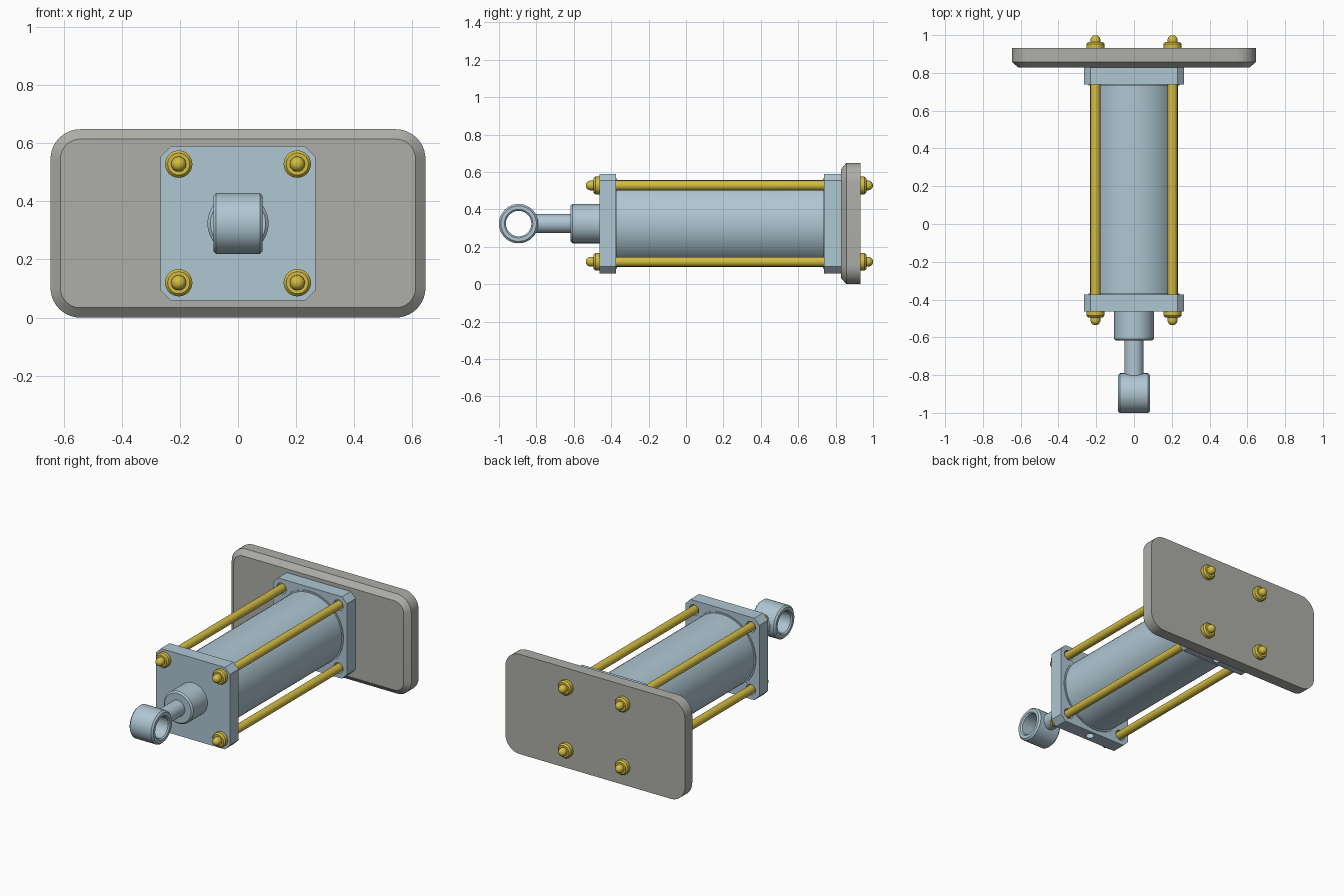
import bpy, bmesh
from math import cos, sin, pi, radians
from mathutils import Matrix, Vector

if "Cube" in bpy.data.objects:
    bpy.data.objects.remove(bpy.data.objects["Cube"], do_unlink=True)

AXIS_Z = 0.324      # height of the cylinder axis
ROD = 0.204         # tie rod offset from the axis


def material(name, rgb):
    m = bpy.data.materials.new(name)
    m.use_nodes = True
    m.diffuse_color = (*rgb, 1)
    bsdf = m.node_tree.nodes["Principled BSDF"]
    bsdf.inputs["Base Color"].default_value = (*rgb, 1)
    bsdf.inputs["Roughness"].default_value = 0.5
    return m


STEEL = material("pale blue steel", (0.43, 0.57, 0.65))
GREY = material("warm grey", (0.42, 0.42, 0.395))
BRASS = material("brass yellow", (0.65, 0.50, 0.055))


def finish(name, bm, mat):
    bmesh.ops.recalc_face_normals(bm, faces=bm.faces)
    mesh = bpy.data.meshes.new(name)
    bm.to_mesh(mesh)
    bm.free()
    mesh.materials.append(mat)
    ob = bpy.data.objects.new(name, mesh)
    bpy.context.collection.objects.link(ob)
    return ob


def skin(bm, loops, closed=False):
    """Bridge rings of points, capping the ends or closing the tube."""
    rings = [[bm.verts.new(p) for p in loop] for loop in loops]
    n = len(rings[0])
    pairs = list(zip(rings, rings[1:]))
    if closed:
        pairs.append((rings[-1], rings[0]))
    else:
        bm.faces.new(rings[0])
        bm.faces.new(rings[-1])
    for a, b in pairs:
        for i in range(n):
            j = (i + 1) % n
            bm.faces.new((a[i], a[j], b[j], b[i]))


def turned(name, profile, mat, centre, axis="Y", closed=False, seg=48):
    """Lathe a (position, radius) profile around an axis."""
    def point(d, r, a):
        if axis == "Y":
            return Vector((r * cos(a), d, r * sin(a)))
        if axis == "X":
            return Vector((d, r * cos(a), r * sin(a)))
        return Vector((r * cos(a), r * sin(a), d))
    bm = bmesh.new()
    skin(bm, [[point(d, r, 2 * pi * i / seg) + Vector(centre) for i in range(seg)]
              for d, r in profile], closed)
    return finish(name, bm, mat)


def slab(name, sections, steps, mat):
    """Upright plate from (y, half width, half height, corner radius) sections."""
    bm = bmesh.new()
    loops = []
    for y, hw, hh, r in sections:
        loop = []
        for k, (sx, sz) in enumerate(((1, 1), (-1, 1), (-1, -1), (1, -1))):
            for s in range(steps + 1):
                a = (k + s / steps) * pi / 2
                loop.append((sx * (hw - r) + r * cos(a), y,
                             AXIS_Z + sz * (hh - r) + r * sin(a)))
        loops.append(loop)
    skin(bm, loops)
    return finish(name, bm, mat)


def cut(ob, cutter):
    mod = ob.modifiers.new("hole", "BOOLEAN")
    mod.operation = "DIFFERENCE"
    mod.solver = "EXACT"
    mod.object = cutter
    cutter.hide_render = True
    cutter.hide_viewport = True
    cutter.display_type = "WIRE"


axis = (0, 0, AXIS_Z)
corners = [(sx, sz) for sx in (-1, 1) for sz in (-1, 1)]
side = {-1: "right", 1: "left"}
level = {-1: "lower", 1: "upper"}
parts = []

# Mounting plate, bevelled on its front edge
parts.append(slab("mounting_plate", [
    (0.828, 0.611, 0.290, 0.068), (0.857, 0.645, 0.324, 0.102),
    (0.932, 0.645, 0.324, 0.102)], 10, GREY))

# Square end caps with clearance holes for the rods and a port underneath
for label, y0, y1, inner in (("front", -0.463, -0.373, -0.373),
                             ("rear", 0.738, 0.828, 0.738)):
    cap = slab(label + "_end_cap", [(y0, 0.266, 0.266, 0.036),
                                    (y1, 0.266, 0.266, 0.036)], 1, STEEL)
    for sx, sz in corners:
        hole = turned("rod_hole_cutter", [(inner - 0.05, 0.034), (inner + 0.05, 0.034)],
                      STEEL, (sx * ROD, 0, AXIS_Z + sz * ROD), seg=32)
        cut(cap, hole)
    port = turned("port_cutter", [(-0.05, 0.025), (0.05, 0.025)], STEEL,
                  (0, (y0 + y1) / 2, AXIS_Z - 0.266), "Z", seg=32)
    cut(cap, port)
    parts.append(cap)

# Cylinder barrel with a thin collar at each end
parts.append(turned("barrel", [
    (-0.38, 0.241), (-0.368, 0.241), (-0.368, 0.232),
    (0.733, 0.232), (0.733, 0.241), (0.745, 0.241)], STEEL, axis, seg=72))

# Front boss and piston rod
parts.append(turned("front_boss", [
    (-0.618, 0.095), (-0.608, 0.105), (-0.45, 0.105)], STEEL, axis))
parts.append(turned("piston_rod", [(-0.81, 0.051), (-0.60, 0.051)], STEEL, axis))

# Rod eye: a bevelled ring lying across the axis
parts.append(turned("rod_eye", [
    (-0.085, 0.076), (-0.085, 0.095), (-0.075, 0.105), (0.075, 0.105),
    (0.085, 0.095), (0.085, 0.076), (0.077, 0.068), (-0.077, 0.068)],
    STEEL, (0, -0.895, AXIS_Z), "X", closed=True, seg=64))

# Tie rods with domed ends and a round nut at each end
dome = [(0.026 * sin(t), 0.026 * cos(t)) for t in (radians(15 * i) for i in range(6))]
for sx, sz in corners:
    where = level[sz] + "_" + side[sx]
    spot = (sx * ROD, 0, AXIS_Z + sz * ROD)
    rod = [(-0.510 - d, r) for d, r in reversed(dome)] + [(0.974 + d, r) for d, r in dome]
    parts.append(turned(where + "_tie_rod", rod, BRASS, spot, seg=32))
    for label, face, out in (("front", -0.463, -1), ("rear", 0.932, 1)):
        nut = [(face - out * 0.005, 0.047), (face + out * 0.022, 0.047),
               (face + out * 0.032, 0.038)]
        parts.append(turned(f"{where}_{label}_nut", nut, BRASS, spot, seg=32))

# Smooth round surfaces, keep the machined edges crisp
bpy.ops.object.select_all(action="DESELECT")
for ob in parts:
    ob.select_set(True)
bpy.context.view_layer.objects.active = parts[0]
bpy.ops.object.shade_smooth_by_angle(angle=radians(30))
